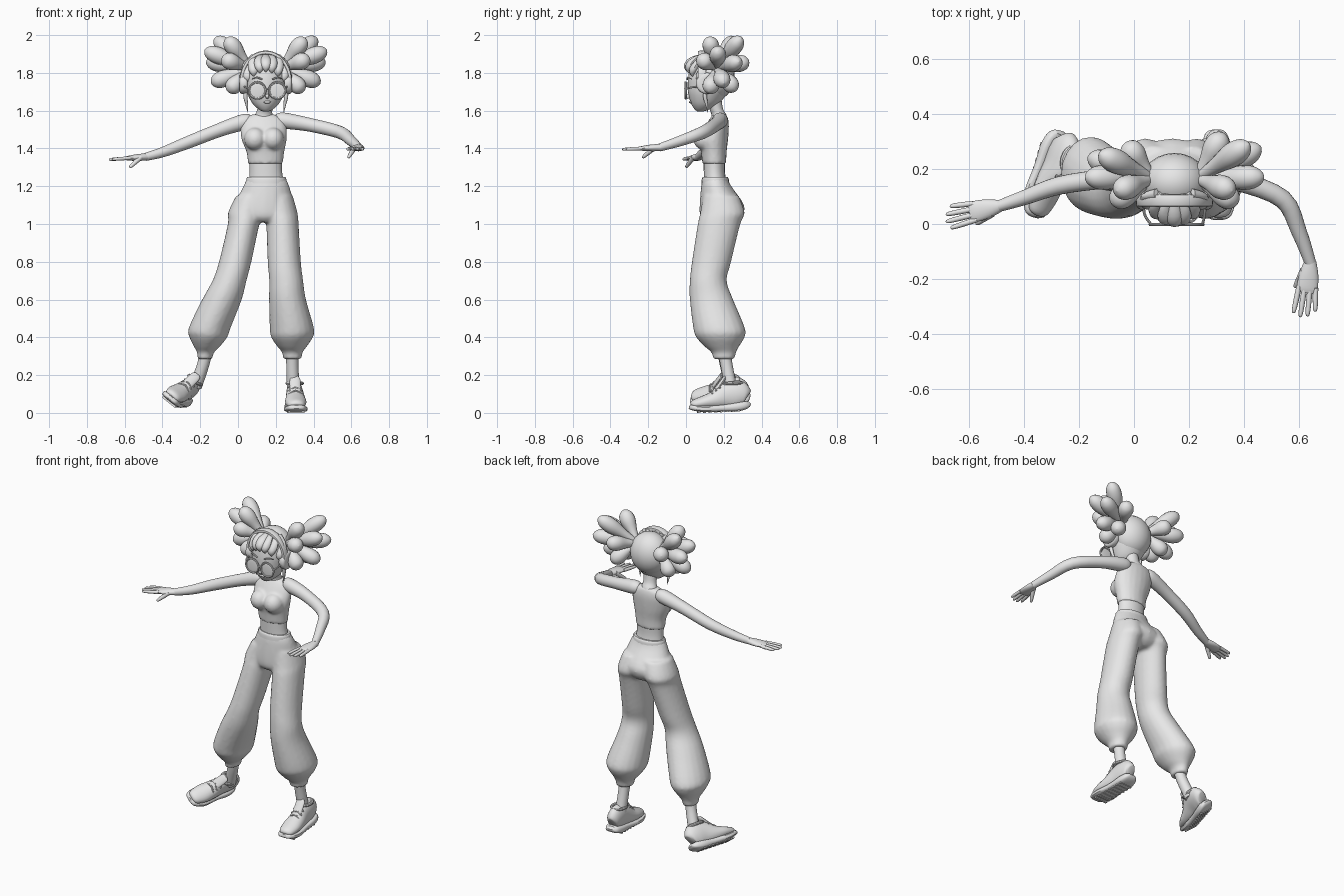
import bpy, bmesh, math
from mathutils import Vector, Matrix

old = bpy.data.objects.get("Cube")
if old:
    bpy.data.objects.remove(old)

grey = bpy.data.materials.new("plain_grey")
grey.use_nodes = True
grey.diffuse_color = (0.8, 0.8, 0.8, 1)
grey.node_tree.nodes["Principled BSDF"].inputs["Base Color"].default_value = grey.diffuse_color
X, Y, Z = Vector((1, 0, 0)), Vector((0, 1, 0)), Vector((0, 0, 1))
HX = 0.147  # middle of the head


def finish(name, bm, voxel=0, matrix=None):
    bmesh.ops.recalc_face_normals(bm, faces=bm.faces)
    for f in bm.faces:
        f.smooth = True
    me = bpy.data.meshes.new(name)
    bm.to_mesh(me)
    bm.free()
    me.materials.append(grey)
    ob = bpy.data.objects.new(name, me)
    bpy.context.collection.objects.link(ob)
    if matrix:
        ob.matrix_world = matrix
    if voxel:
        rm = ob.modifiers.new("Blend", 'REMESH')
        rm.mode, rm.voxel_size, rm.use_smooth_shade = 'VOXEL', voxel, True
        sm = ob.modifiers.new("Soften", 'SMOOTH')
        sm.factor, sm.iterations = 0.5, 5
    return ob


def spline(rows, steps):
    """Catmull-Rom through rows of x, y, z, width, depth."""
    rows = [Vector(r) for r in rows]
    out = []
    for i in range(len(rows) - 1):
        a, b, c, d = rows[max(i - 1, 0)], rows[i], rows[i + 1], rows[min(i + 2, len(rows) - 1)]
        for k in range(steps):
            t = k / steps
            out.append(b + (c - a) * (t / 2) + (a * 2 - b * 5 + c * 4 - d) * (t * t / 2)
                       + (b * 3 - a - c * 3 + d) * (t ** 3 / 2))
    return out + [rows[-1]]


def loft(bm, rows, ref=None, n=20, steps=4, power=1):
    """Skin of elliptical rings; level rings without ref, else square to the path."""
    rows = spline([r if len(r) == 5 else (*r, r[3]) for r in rows], steps)
    pts = [Vector(r[:3]) for r in rows]
    rings = []
    for i, r in enumerate(rows):
        u, v = X, Y
        if ref:
            t = (pts[min(i + 1, len(pts) - 1)] - pts[max(i - 1, 0)]).normalized()
            v = (ref - t * ref.dot(t)).normalized()
            u = v.cross(t)
        ring = []
        for k in range(n):
            a = math.tau * k / n
            c, s = math.cos(a), math.sin(a)
            ring.append(bm.verts.new(pts[i] + u * math.copysign(abs(c) ** power, c) * max(r[3], 0.001)
                                     + v * math.copysign(abs(s) ** power, s) * max(r[4], 0.001)))
        rings.append(ring)
    for p, q in zip(rings, rings[1:]):
        for k in range(n):
            bm.faces.new((p[k], p[(k + 1) % n], q[(k + 1) % n], q[k]))
    bm.faces.new(rings[0])
    bm.faces.new(rings[-1])
    return bm


def part(name, rows, ref=None, matrix=None, **kw):
    return finish(name, loft(bmesh.new(), rows, ref, **kw), matrix=matrix)


def ball(bm, centre, size):
    bmesh.ops.create_uvsphere(bm, u_segments=24, v_segments=14, radius=1,
                              matrix=Matrix.Translation(centre) @ Matrix.Diagonal((*size, 1)))
    return bm


def ring_path(centre, rx, rz, r, a0=0, a1=360, depth=None, n=32):
    angles = [math.radians(a0 + (a1 - a0) * i / n) for i in range(n + 1)]
    return [(centre[0] + rx * math.cos(a), centre[1], centre[2] + rz * math.sin(a), r, depth or r) for a in angles]


# Trousers: hips and two ballooning legs blended together
bm = loft(bmesh.new(), [(.15, .155, 1.245, .1, .066), (.15, .16, 1.2, .122, .08), (.14, .19, 1.1, .155, .118),
                        (.14, .185, 1.04, .14, .11), (.14, .18, 1.01, .09, .08)])
legs = [  # z, y, depth, right x, right width, left x, left width
    (1.15, .185, .095, .075, .085, .21, .08), (1.06, .193, .118, .042, .095, .225, .09),
    (1.0, .175, .113, .03, .084, .235, .086), (.8, .135, .104, -.015, .086, .245, .088),
    (.7, .118, .098, -.045, .09, .255, .09), (.6, .135, .115, -.085, .105, .262, .098),
    (.45, .175, .137, -.15, .111, .285, .117), (.4, .182, .128, -.157, .1, .286, .11),
    (.35, .19, .09, -.165, .068, .286, .077), (.32, .2, .065, -.172, .045, .288, .054),
    (.285, .2, .058, -.175, .04, .288, .05)]
for k in (3, 5):
    loft(bm, [(r[k], r[1], r[0], r[k + 1], r[2]) for r in legs])
finish("trousers", bm, 0.01)
part("waistband", [(.15, .155, 1.215, .108, .074), (.15, .155, 1.24, .105, .071), (.15, .155, 1.25, .1, .064)])

# Crop top
bm = loft(bmesh.new(), [(.145, .15, 1.32, .093, .063), (.145, .147, 1.38, .1, .068), (.138, .145, 1.45, .12, .078),
                        (.135, .165, 1.52, .122, .062), (.133, .175, 1.56, .105, .047), (.133, .178, 1.58, .06, .035)])
for x in (.09, .185):
    ball(bm, (x, .1, 1.45), (.058, .062, .06))
finish("crop_top", bm, 0.008)

# Skin: midriff, neck and both arms
part("midriff", [(.15, .155, 1.22, .093, .06), (.147, .15, 1.28, .086, .056), (.145, .15, 1.36, .088, .058)])
part("neck", [(.133, .178, 1.53, .075, .045), (.136, .175, 1.575, .048, .04), (.142, .16, 1.61, .04, .036),
              (HX, .145, 1.67, .042, .042)])
part("right_arm", [(.07, .18, 1.545, .03), (.03, .18, 1.54, .042), (-.1, .165, 1.497, .036), (-.27, .14, 1.43, .033),
                   (-.4, .095, 1.38, .027), (-.49, .065, 1.355, .021)], Z)
part("left_arm", [(.2, .18, 1.55, .03), (.24, .18, 1.548, .042), (.38, .155, 1.525, .036), (.54, .09, 1.485, .034),
                  (.6, -.03, 1.44, .028), (.64, -.14, 1.405, .021)], Z)


def hand(name, wrist, forward, thumb_side):
    """Flat palm, four fingers and a lowered thumb."""
    w, d = Vector(wrist), Vector(forward).normalized()
    s = Vector(thumb_side)
    s = (s - d * s.dot(d)).normalized()
    up = Z - d * Z.dot(d)
    bm = loft(bmesh.new(), [(*(w - d * .01), .02, .019), (*(w + d * .04), .034, .018), (*(w + d * .09), .038, .013),
                            (*(w + d * .11), .03, .008)], up)
    for i, length in enumerate((.08, .092, .086, .065)):
        off = s * (.03 - .02 * i)
        a, b = w + d * .09 + off, w + d * (.11 + length) + off * 1.3
        loft(bm, [(*a, .01), (*a.lerp(b, .6), .0095), (*a.lerp(b, .93), .007), (*b, .001)], up, n=10)
    a, b = w + d * .03 + s * .02, w + d * .1 + s * .045 - up * .05
    loft(bm, [(*a, .014), (*a.lerp(b, .6), .011), (*a.lerp(b, .92), .008), (*b, .001)], up, n=10)
    finish(name, bm)


hand("right_hand", (-.49, .065, 1.355), (-.97, -.22, -.07), -Y)
hand("left_hand", (.64, -.14, 1.405), (-.12, -1, -.05), -X)


def shoe(side, sole_centre, forward, up):
    """Rounded trainer on a thick treaded sole, toe along local -y."""
    y = -Vector(forward).normalized()
    z = Vector(up)
    z = (z - y * z.dot(y)).normalized()
    m = Matrix((y.cross(z), y, z)).transposed().to_4x4()
    m.translation = Vector(sole_centre)
    part(side + "_shoe_upper", [(0, -.148, .04, .02, .01), (0, -.135, .045, .042, .025), (0, -.08, .055, .056, .036),
                                (0, -.02, .066, .053, .05), (0, .04, .085, .046, .072), (0, .1, .09, .044, .075),
                                (0, .14, .08, .036, .055), (0, .15, .075, .02, .03)], Z, m)
    part(side + "_shoe_sole", [(0, -.16, .034, .02, .008), (0, -.145, .03, .046, .014), (0, -.08, .02, .063, .017),
                               (0, .02, .021, .053, .019), (0, .1, .025, .053, .024), (0, .145, .034, .042, .02),
                               (0, .16, .045, .022, .01)], Z, m, power=.6)
    part(side + "_shoe_tongue", [(0, -.03, .1, .026, .012), (0, .0, .135, .029, .012), (0, .03, .175, .027, .01),
                                 (0, .035, .19, .015, .004)], Y, m)
    bm = bmesh.new()
    for i in range(8):
        bmesh.ops.create_cube(bm, size=1, matrix=Matrix.Translation((0, -.11 + .03 * i, .006))
                              @ Matrix.Diagonal((.088, .014, .014, 1)))
    finish(side + "_shoe_treads", bm, matrix=m)
    for i in range(3):
        h = .108 + .016 * i
        part(side + "_lace", [(-.034, -.035 + .02 * i, h - .012, .005), (0, -.038 + .02 * i, h + .008, .005),
                              (.034, -.035 + .02 * i, h - .012, .005)], Z, m, n=8)
    collar = [(.04 * math.cos(a), .075 + .05 * math.sin(a), .15, .009) for a in [math.tau * i / 16 for i in range(17)]]
    part(side + "_shoe_collar", collar, Z, m, n=8, steps=1)


shoe("left", (.303, .178, .004), (.04, -1, -.04), (0, 0, 1))
shoe("right", (-.335, .185, .055), (-.28, -.96, 0), (.62, 0, .78))
part("left_ankle", [(.287, .2, .34, .036), (.288, .215, .25, .032), (.293, .24, .12, .034)], Y)
part("right_ankle", [(-.17, .2, .34, .036), (-.183, .21, .26, .032), (-.225, .24, .14, .034)], Y)

# Head with nose, mouth and brows
part("face", [(HX, .075, 1.595, .012, .012), (HX, .085, 1.606, .036, .038), (HX, .1, 1.635, .068, .072),
              (HX, .112, 1.68, .093, .098), (HX, .122, 1.72, .105, .113), (HX, .125, 1.78, .111, .113),
              (HX, .13, 1.84, .095, .1), (HX, .135, 1.885, .04, .04)], n=32)
FX = HX + .008  # middle of the face
finish("nose", ball(bmesh.new(), (FX, .01, 1.676), (.01, .018, .013)))
finish("lips", ball(bmesh.new(), (FX, .026, 1.645), (.02, .01, .007)))

# Round glasses
for s in (-1, 1):
    c = (FX + s * .053, -.002, 1.707)
    part("glasses_rim", ring_path(c, .043, .043, .006), Y, n=8, steps=1)
    finish("glasses_lens", ball(bmesh.new(), c, (.042, .004, .042)))
    part("glasses_arm", [(FX + s * .094, 0, 1.715, .005), (HX + s * .11, .04, 1.725, .005),
                         (HX + s * .112, .12, 1.73, .005)], Z, n=8)
    part("eyebrow", [(FX + s * .025, .006, 1.765, .004), (FX + s * .055, .01, 1.775, .005),
                     (FX + s * .08, .028, 1.768, .002)], Z, n=8)
part("glasses_bridge", [(FX - .012, -.002, 1.71, .005), (FX, -.005, 1.716, .005), (FX + .012, -.002, 1.71, .005)], Z, n=8)

# Hair cap, fringe and loose locks
finish("hair_cap", ball(bmesh.new(), (HX, .152, 1.782), (.121, .106, .127)))
bm = bmesh.new()
for i in range(-3, 4):
    x, back, low = HX + i * .032, .007 * i * i, .006 * i * i
    loft(bm, [(HX + i * .02, .11, 1.885, .02), (x, .035 + back, 1.868 - low * .6, .028, .018),
              (x, .008 + back, 1.835 - low, .025, .02), (x, .01 + back, 1.806 - low, .004)], Y, n=12)
finish("fringe", bm)
for s in (-1, 1):
    part("side_lock", [(HX + s * .105, .1, 1.76, .012), (HX + s * .108, .1, 1.68, .011),
                       (HX + s * .1, .11, 1.63, .007), (HX + s * .095, .115, 1.59, .001)], Y, n=10)

# Headphones
part("headband", ring_path((HX, .085, 1.76), .128, .148, .01, 0, 180, .022), Y, n=12, steps=1, power=.6)
for s in (-1, 1):
    part("ear_cup", [(HX + s * .098, .11, 1.745, .05), (HX + s * .105, .11, 1.745, .056),
                     (HX + s * .128, .11, 1.745, .056), (HX + s * .138, .11, 1.745, .044),
                     (HX + s * .14, .11, 1.745, .01)], Z, steps=3)

# Two hair puffs, each a spray of rounded lobes
lobes = [(.27, .29, 1.985), (.21, .12, 1.985), (.325, .17, 1.92), (.315, .28, 1.86), (.18, .33, 1.86),
         (.23, .075, 1.875), (.29, .2, 1.745), (.2, .12, 1.7), (.2, .26, 1.71)]
for side, s in (("right", -1), ("left", 1)):
    bm = bmesh.new()
    base = Vector((HX + s * .08, .165, 1.825))
    for x, y, z in lobes:
        tip = Vector((HX + s * x, y if s > 0 or y < .2 else y - .035, z))
        loft(bm, [(*base.lerp(tip, t), r) for t, r in ((0, .016), (.35, .028), (.65, .044), (.85, .04),
                                                       (.96, .022), (1, .001))], Y, n=16)
    finish(side + "_hair_puff", bm)

# Keep real edges crisp
bpy.ops.object.select_all(action='DESELECT')
for ob in bpy.context.collection.objects:
    if ob.type == 'MESH' and grey.name in ob.data.materials and not ob.modifiers:
        ob.select_set(True)
        bpy.context.view_layer.objects.active = ob
bpy.ops.object.shade_smooth_by_angle(angle=math.radians(40))
